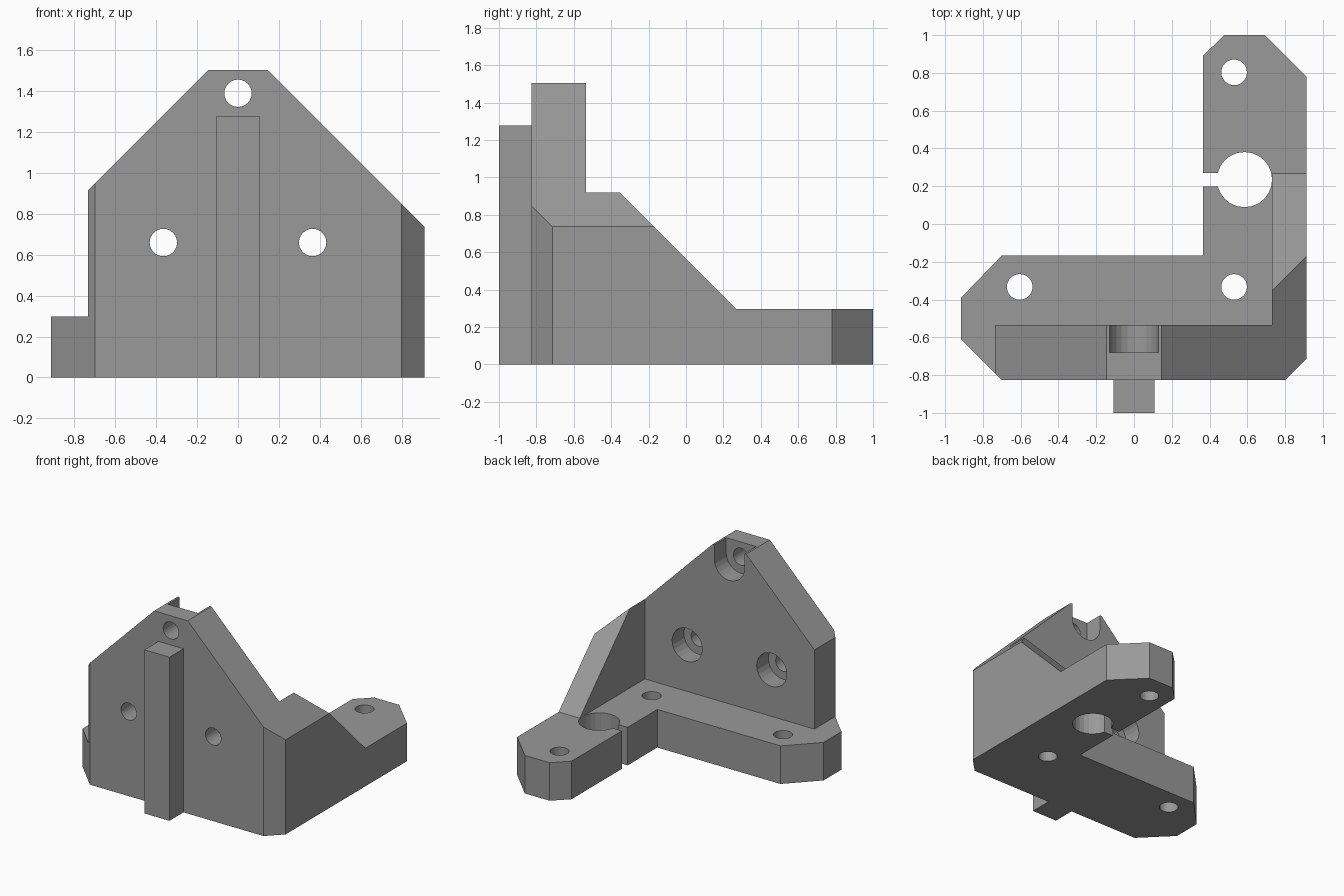
import bpy, bmesh, math

if "Cube" in bpy.data.objects:
    bpy.data.objects.remove(bpy.data.objects["Cube"])

grey = bpy.data.materials.new("mid grey")
grey.diffuse_color = (0.32, 0.32, 0.32, 1)
grey.use_nodes = True
grey.node_tree.nodes["Principled BSDF"].inputs["Base Color"].default_value = grey.diffuse_color

# maps profile coordinates (a, b) and depth c to xyz, by extrusion axis
MAP = {'x': lambda a, b, c: (c, a, b),
       'y': lambda a, b, c: (a, c, b),
       'z': lambda a, b, c: (a, b, c)}


def prism(name, pts, lo, hi, axis):
    bm = bmesh.new()
    f = MAP[axis]
    bottom = [bm.verts.new(f(a, b, lo)) for a, b in pts]
    top = [bm.verts.new(f(a, b, hi)) for a, b in pts]
    bm.faces.new(bottom)
    bm.faces.new(top)
    n = len(pts)
    for i in range(n):
        j = (i + 1) % n
        bm.faces.new((bottom[i], bottom[j], top[j], top[i]))
    bmesh.ops.recalc_face_normals(bm, faces=bm.faces)
    me = bpy.data.meshes.new(name)
    bm.to_mesh(me)
    bm.free()
    me.materials.append(grey)
    ob = bpy.data.objects.new(name, me)
    bpy.context.collection.objects.link(ob)
    return ob


def arc(cx, cy, r, start=0, sweep=360, n=24):
    count = n if sweep == 360 else n + 1
    return [(cx + r * math.cos(math.radians(start + sweep * i / n)),
             cy + r * math.sin(math.radians(start + sweep * i / n))) for i in range(count)]


def rect(a0, a1, b0, b1):
    return [(a0, b0), (a1, b0), (a1, b1), (a0, b1)]


def combine(tool, op='DIFFERENCE'):
    m = bracket.modifiers.new(op, 'BOOLEAN')
    m.operation, m.solver, m.object = op, 'EXACT', tool
    bpy.context.view_layer.objects.active = bracket
    bpy.ops.object.modifier_apply(modifier=m.name)
    bpy.data.objects.remove(tool)


def cut(pts, lo, hi, axis):
    combine(prism("cutter", pts, lo, hi, axis))


# full-height L footprint
bracket = prism("corner_bracket", [
    (-.915, -.61), (-.70, -.827), (.80, -.827), (.912, -.715), (.912, .78), (.692, 1),
    (.477, 1), (.365, .89), (.365, -.167), (-.70, -.167), (-.915, -.39)], 0, 1.505, 'z')

# clear everything above the base except back wall and side rib
cut([(-1.2, -1.2), (-.735, -1.2), (-.735, -.535), (.73, -.535), (.73, 1.2), (-1.2, 1.2)],
    .297, 1.8, 'z')
# gable slopes
for s in (-1, 1):
    cut([(s * .045, 1.605), (s * 1.2, .45), (s * 1.2, 1.605)], -1.2, 1.2, 'y')
# sloping rib top
cut([(-.435, 1.0), (.268, .297), (1.2, .297), (1.2, 1.0)], .6, 1.2, 'x')

# front key bar
combine(prism("key_bar", rect(-.108, .108, 0, 1.277), -1, -.75, 'y'), 'UNION')

# base screw holes, clamp hole and its slit
for x, y in ((-.605, -.333), (.53, -.333), (.53, .803)):
    cut(arc(x, y, .068), -.1, .6, 'z')
cut(arc(.585, .235, .146), -.1, .6, 'z')
cut(rect(.3, .5, .198, .27), -.1, .6, 'z')

# wall holes with counterbores on the inner side
for x, z in ((-.365, .66), (.365, .66), (0, 1.39)):
    cut(arc(x, z, .067), -.9, -.4, 'y')
for x in (-.365, .365):
    cut(arc(x, .66, .13), -.68, -.5, 'y')
# top counterbore opens upward
cut(arc(0, 1.39, .13, 180, 180, 12) + [(.13, 1.6), (-.13, 1.6)], -.68, -.5, 'y')
